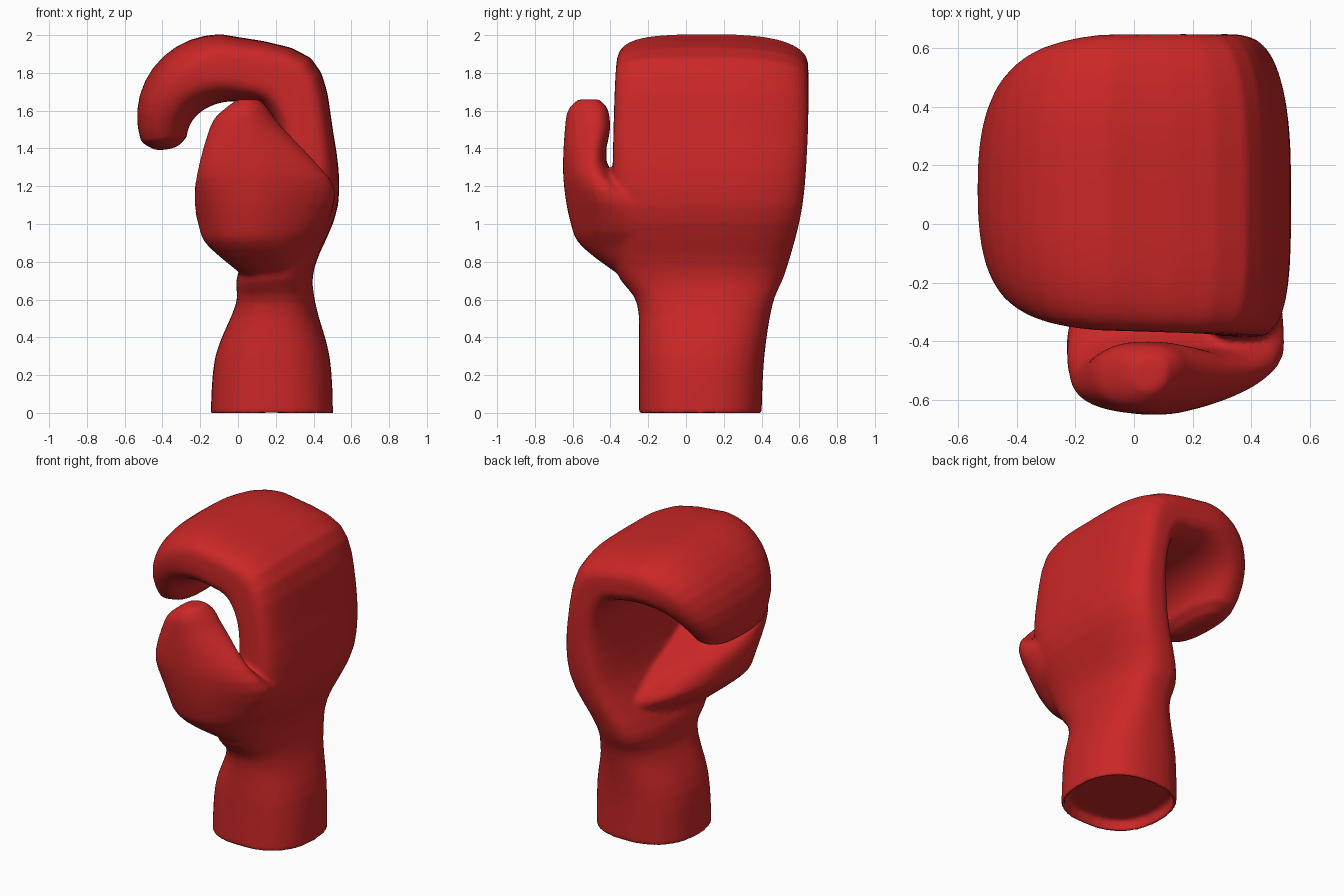
import bpy, bmesh, math

if "Cube" in bpy.data.objects:
    bpy.data.objects.remove(bpy.data.objects["Cube"])

N = 40  # points around every cross-section


def ring(s, power):
    """Rounded-rectangle section; s = outer x, z, inner x, z, y min, y max.
    The outer back corner is always well rounded."""
    ox, oz, ix, iz, y0, y1 = s
    pts = []
    for i in range(N):
        a = 2 * math.pi * i / N
        c, d = math.cos(a), math.sin(a)
        p = min(power, 2.6) if c > 0 and d > 0 else power
        t = (1 + math.copysign(abs(c) ** (2 / p), c)) / 2
        v = (1 + math.copysign(abs(d) ** (2 / p), d)) / 2
        pts.append((ix + (ox - ix) * t, y0 + (y1 - y0) * v, iz + (oz - iz) * t))
    return pts


def spline(keys, steps=4):
    """Smooth in-between sections through the key sections."""
    out = []
    last = len(keys) - 1
    for i in range(last):
        p, q, r, s = (keys[max(0, min(last, i + k))] for k in (-1, 0, 1, 2))
        for n in range(steps):
            t = n / steps
            out.append([b + t * ((c - a) + t * ((2 * a - 5 * b + 4 * c - d)
                        + t * (3 * b - a - 3 * c + d))) / 2
                        for a, b, c, d in zip(p, q, r, s)])
    return out + [list(keys[-1])]


def loft(bm, sections, power, warp=lambda x, y, z: (x, y, z)):
    verts = [[bm.verts.new(warp(*p)) for p in ring(s, power(s))] for s in sections]
    for a, b in zip(verts, verts[1:]):
        for i in range(N):
            j = (i + 1) % N
            bm.faces.new((a[i], a[j], b[j], b[i]))
    bm.faces.new(verts[0][::-1])
    bm.faces.new(verts[-1])


# Cuff and back of hand: outer x, z, inner x, z, y min, y max
hand = spline([
    (.505, -.005, -.145, -.005, -.25, .40),
    (.485, .3, -.12, .3, -.25, .415),
    (.41, .58, -.01, .58, -.26, .46),
    (.405, .77, 0, .74, -.37, .53),
    (.53, 1.1, .16, 1.07, -.39, .615),
    (.505, 1.48, .21, 1.45, -.385, .645),
    (.385, 1.88, .12, 1.63, -.375, .648),
    (-.09, 2.005, -.02, 1.65, -.365, .648)])

# Curled fingers: outer and inner arcs, narrowing towards the tip
for k in range(1, 11):
    t = k / 10
    a, b = math.radians(108 * t), math.radians(90 * t)
    hand.append((-.09 - .445 * math.sin(a), 1.57 + .435 * math.cos(a),
                 -.02 - .25 * math.sin(b), 1.46 + .19 * math.cos(b),
                 -.365 + .18 * t * t, .648 - .25 * t * t))
hand.append((-.475, 1.41, -.32, 1.41, -.1, .31))
hand.append((-.43, 1.39, -.37, 1.395, 0, .22))

# Shallow recess in the cuff opening, derived from the rim
ox, oz, ix, iz, y0, y1 = hand[0]
for z in (oz, .065):
    hand.insert(0, (ox - .02, z, ix + .02, z, y0 + .02, y1 - .02))

# Thumb and heel of the palm: z, x min, x max, y min, y max
thumb = [(x1, z, x0, z, y0, y1) for z, x0, x1, y0, y1 in spline([
    (.68, .03, .33, -.28, .20),
    (.87, -.20, .41, -.54, .48),
    (1.0, -.24, .48, -.61, .25),
    (1.25, -.22, .50, -.65, -.37),
    (1.52, -.145, .24, -.64, -.40),
    (1.61, -.07, .17, -.62, -.415),
    (1.66, 0, .12, -.57, -.46)])]


def thumb_warp(x, y, z):
    """Slant the outer side of the thumb and sweep the heel across the palm."""
    out = max(0, min(1, (-.42 - y) / .22)) ** 2
    x -= .45 * max(0, x) * out
    if y > -.4:
        x += .28 * (y + .4) * max(0, min(1, (.35 - x) / .5))
    return x, y, z


def hand_power(s):
    """Square palm and knuckles, rounder cuff and finger tip."""
    return 2.4 + 1.8 * max(0, min(1, (s[1] + s[3]) / 2 - .5, 1.5 * s[0] + .75))


bm = bmesh.new()
loft(bm, hand, hand_power)
loft(bm, thumb, lambda s: 2.5, thumb_warp)
bmesh.ops.recalc_face_normals(bm, faces=bm.faces)
mesh = bpy.data.meshes.new("boxing_glove")
bm.to_mesh(mesh)
bm.free()
glove = bpy.data.objects.new("boxing_glove", mesh)
bpy.context.collection.objects.link(glove)

# Merge thumb and hand into one seamless, smooth skin
skin = glove.modifiers.new("skin", 'REMESH')
skin.mode = 'VOXEL'
skin.voxel_size = .014
skin.use_smooth_shade = True
soften = glove.modifiers.new("soften", 'SMOOTH')
soften.factor = .5
soften.iterations = 6

# Red leather
red = bpy.data.materials.new("red_leather")
red.diffuse_color = (.6, .02, .02, 1)
red.use_nodes = True
red.node_tree.nodes["Principled BSDF"].inputs["Base Color"].default_value = red.diffuse_color
mesh.materials.append(red)
